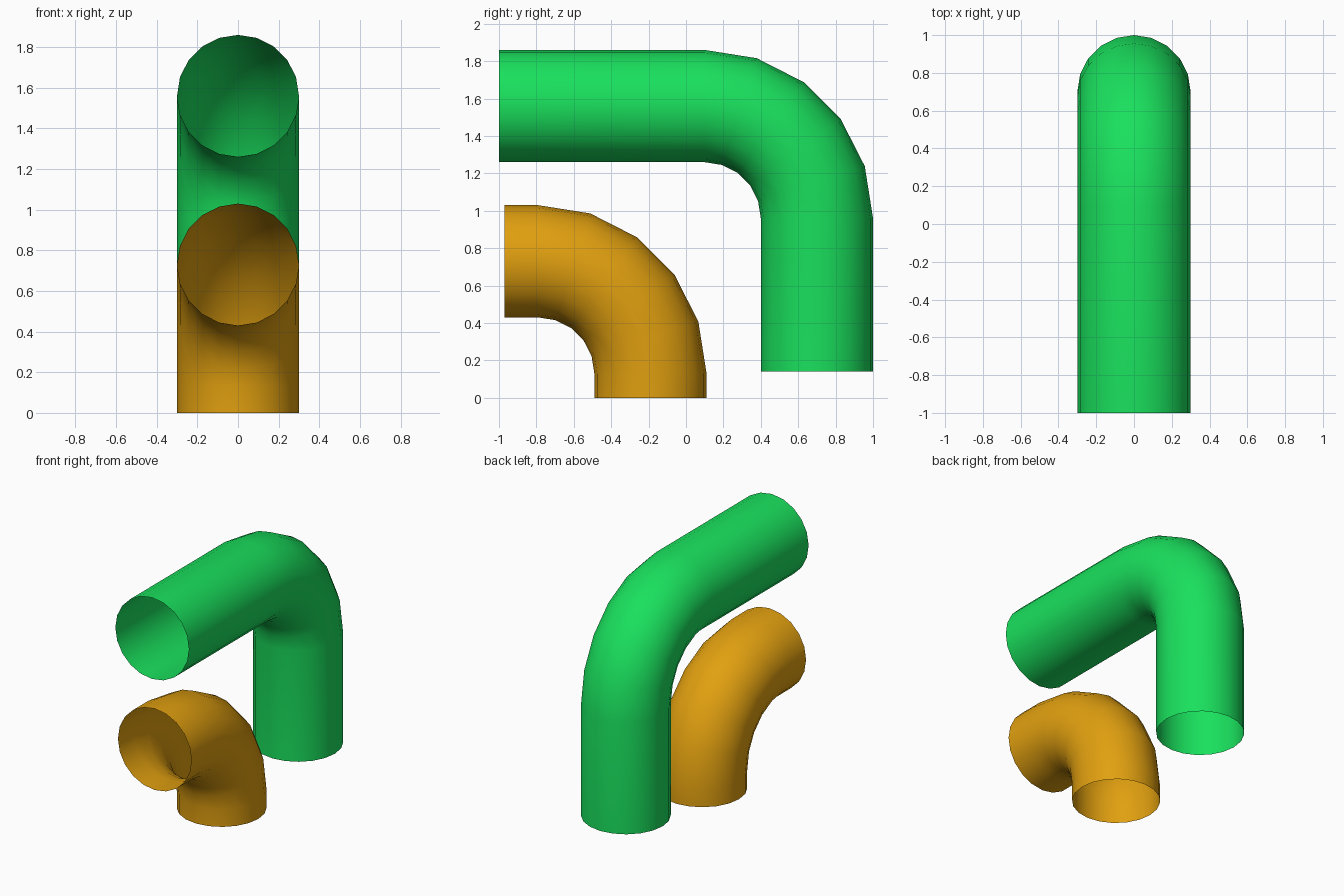
import bpy, bmesh
from math import sin, cos, pi
from mathutils import Vector

if "Cube" in bpy.data.objects:
    bpy.data.objects.remove(bpy.data.objects["Cube"])

SIDES, STEPS = 20, 5      # tube sides, segments per quarter bend
RADIUS, BEND = 0.3, 0.6   # tube radius, bend radius of the centre line


def elbow_pipe(name, color, y_start, bend_y, bend_z, z_end):
    """Open tube: straight along y, quarter bend, then straight down."""
    path = [(y_start, bend_z + BEND, 0.0)]
    for i in range(STEPS + 1):
        a = i * pi / 2 / STEPS
        path.append((bend_y + BEND * sin(a), bend_z + BEND * cos(a), a))
    path.append((bend_y + BEND, z_end, pi / 2))

    bm = bmesh.new()
    rings = []
    for y, z, a in path:
        outward = Vector((0, sin(a), cos(a)))
        ring = []
        for k in range(SIDES):
            t = 2 * pi * k / SIDES
            offset = Vector((cos(t), 0, 0)) + outward * sin(t)
            ring.append(bm.verts.new(Vector((0, y, z)) + offset * RADIUS))
        rings.append(ring)
    for r0, r1 in zip(rings, rings[1:]):
        for k in range(SIDES):
            n = (k + 1) % SIDES
            bm.faces.new((r0[k], r1[k], r1[n], r0[n])).smooth = True

    mesh = bpy.data.meshes.new(name)
    bm.to_mesh(mesh)
    bm.free()
    mat = bpy.data.materials.new(name + "_paint")
    mat.diffuse_color = color
    mat.use_nodes = True
    mat.node_tree.nodes["Principled BSDF"].inputs["Base Color"].default_value = mat.diffuse_color
    mesh.materials.append(mat)
    obj = bpy.data.objects.new(name, mesh)
    bpy.context.collection.objects.link(obj)
    return obj


# Large upper pipe with long straight runs
elbow_pipe("long_elbow_pipe", (0.01, 0.75, 0.11, 1), -1.0, 0.10, 0.96, 0.14)
# Small lower pipe nested under it
elbow_pipe("short_elbow_pipe", (0.75, 0.35, 0.005, 1), -0.97, -0.79, 0.13, 0.0)
